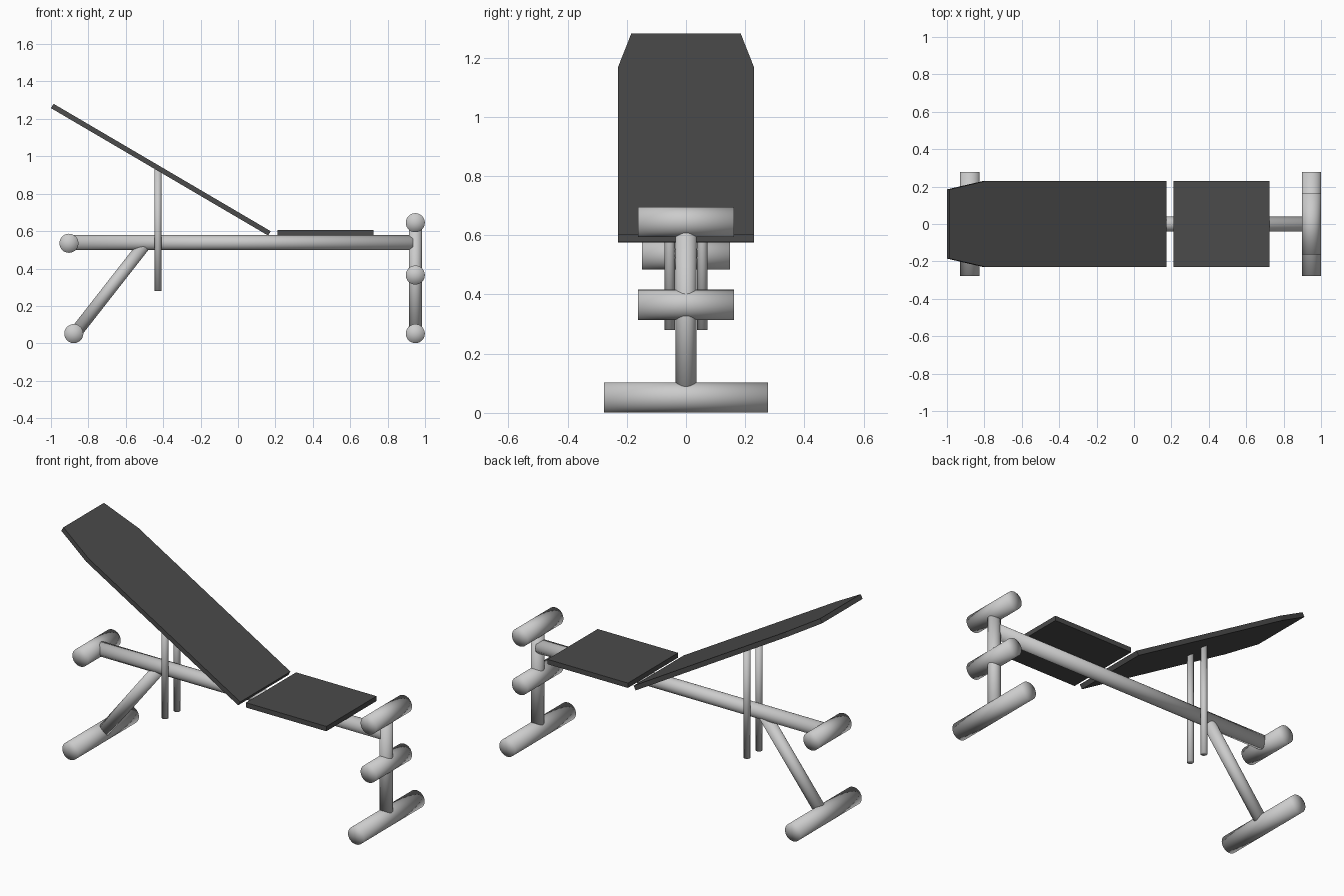
import bpy, bmesh, math
from mathutils import Vector

if "Cube" in bpy.data.objects:
    bpy.data.objects.remove(bpy.data.objects["Cube"])

dark = bpy.data.materials.new("dark_padding")
dark.diffuse_color = (0.07, 0.07, 0.07, 1)
dark.use_nodes = True
dark.node_tree.nodes["Principled BSDF"].inputs["Base Color"].default_value = dark.diffuse_color


def tube(name, a, b, r, sides=32):
    """Smooth-shaded round bar from point a to point b."""
    a, b = Vector(a), Vector(b)
    bm = bmesh.new()
    bmesh.ops.create_cone(bm, cap_ends=True, cap_tris=True, segments=sides,
                          radius1=r, radius2=r, depth=(b - a).length)
    for f in bm.faces:
        f.smooth = True
    me = bpy.data.meshes.new(name)
    bm.to_mesh(me)
    bm.free()
    ob = bpy.data.objects.new(name, me)
    bpy.context.collection.objects.link(ob)
    ob.location = (a + b) / 2
    ob.rotation_euler = (b - a).to_track_quat('Z', 'Y').to_euler()
    return ob


def cross_bar(name, x, z, half, r=0.051):
    return tube(name, (x, -half, z), (x, half, z), r)


def pad(name, outline, thick, loc, tilt=0):
    """Flat board extruded from an outline, tilted about y."""
    bm = bmesh.new()
    t = thick / 2
    face = bm.faces.new([bm.verts.new((x, y, -t)) for x, y in outline])
    top = bmesh.ops.extrude_face_region(bm, geom=[face])["geom"]
    bmesh.ops.translate(bm, vec=(0, 0, thick),
                        verts=[v for v in top if isinstance(v, bmesh.types.BMVert)])
    bmesh.ops.recalc_face_normals(bm, faces=bm.faces)
    me = bpy.data.meshes.new(name)
    bm.to_mesh(me)
    bm.free()
    me.materials.append(dark)
    ob = bpy.data.objects.new(name, me)
    bpy.context.collection.objects.link(ob)
    ob.location = loc
    ob.rotation_euler = (0, tilt, 0)
    return ob


# Frame
tube("main_beam", (-0.88, 0, 0.538), (0.935, 0, 0.538), 0.04)
tube("front_post", (0.948, 0, 0.052), (0.948, 0, 0.645), 0.035)
tube("rear_leg", (-0.872, 0, 0.052), (-0.498, 0, 0.53), 0.034)

# Feet and rollers
cross_bar("front_foot", 0.948, 0.052, 0.277)
cross_bar("rear_foot", -0.878, 0.052, 0.277)
cross_bar("lower_leg_roller", 0.948, 0.365, 0.162)
cross_bar("upper_leg_roller", 0.948, 0.645, 0.162)
cross_bar("rear_handle", -0.904, 0.535, 0.148)

# Backrest support rods on both sides of the beam
for side, y in (("left", 0.055), ("right", -0.055)):
    tube(f"support_rod_{side}", (-0.428, y, 0.28), (-0.428, y, 0.935), 0.018)

# Seat and tapered backrest
pad("seat", [(-0.257, -0.229), (0.257, -0.229), (0.257, 0.229), (-0.257, 0.229)],
    0.028, (0.468, 0, 0.591))
L, W = 0.673, 0.229
pad("backrest", [(-L, -0.185), (-L + 0.22, -W), (L, -W),
                 (L, W), (-L + 0.22, W), (-L, 0.185)],
    0.027, (-0.4125, 0, 0.9285), math.radians(30.4))
